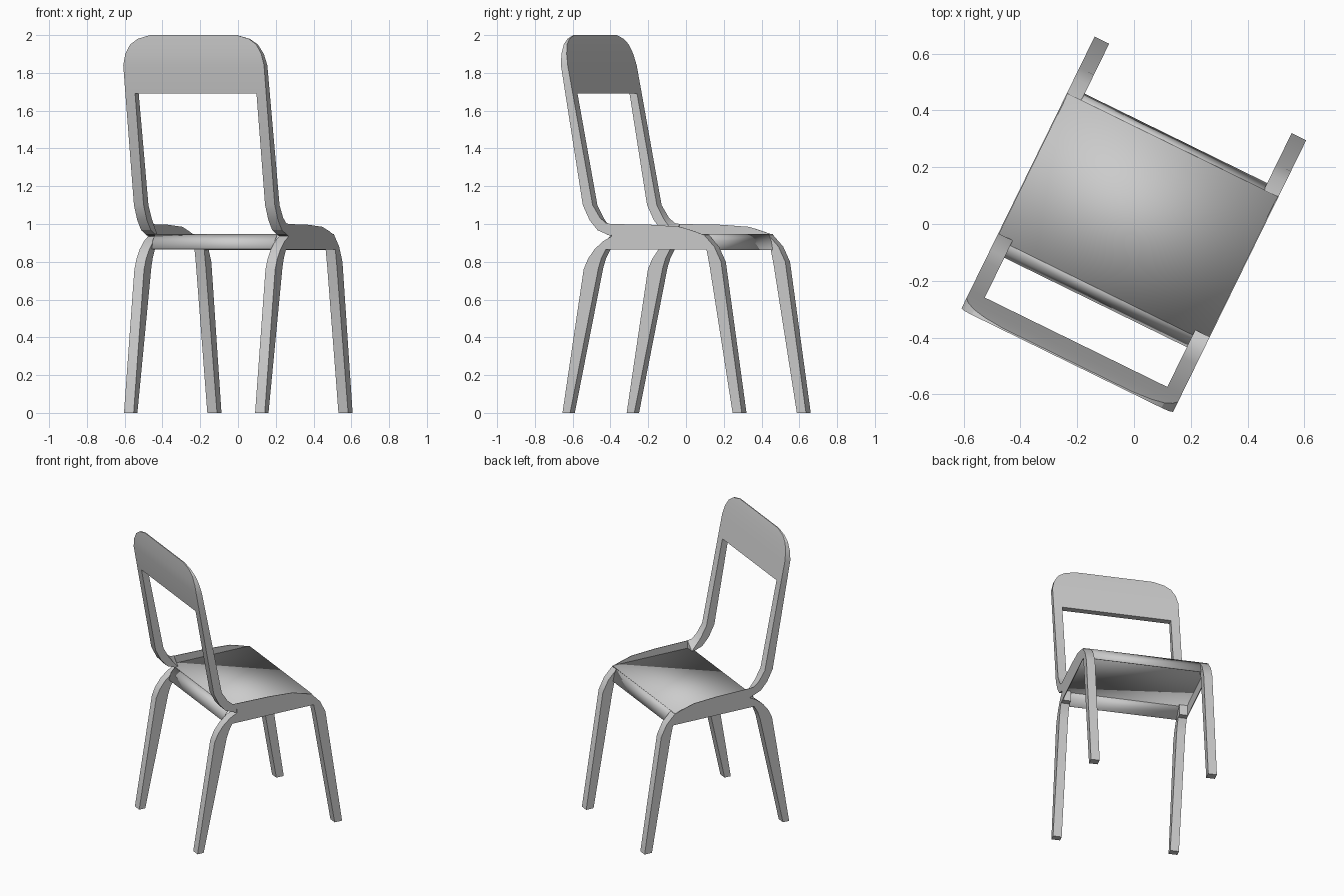
import bpy
import bmesh
import math

cube = bpy.data.objects.get("Cube")
if cube:
    bpy.data.objects.remove(cube)

TURN = math.radians(-26.1)   # whole chair is turned about z
OUT, INN = 0.415, 0.358      # outer and inner side of the frame

grey = bpy.data.materials.new("plain_grey")
grey.use_nodes = True
colour = (0.6, 0.6, 0.6, 1)
grey.diffuse_color = colour
grey.node_tree.nodes["Principled BSDF"].inputs["Base Color"].default_value = colour


def loft(name, rings, closed=True):
    """Skin a row of rings; closed rings get end caps, open ones make a sheet."""
    bm = bmesh.new()
    rows = [[bm.verts.new(p) for p in ring] for ring in rings]
    n = len(rows[0])
    for r, s in zip(rows, rows[1:]):
        for i in range(n if closed else n - 1):
            j = (i + 1) % n
            bm.faces.new((r[i], r[j], s[j], s[i]))
    if closed:
        bm.faces.new(rows[0])
        bm.faces.new(rows[-1])
    bmesh.ops.recalc_face_normals(bm, faces=bm.faces)
    mesh = bpy.data.meshes.new(name)
    bm.to_mesh(mesh)
    bm.free()
    mesh.materials.append(grey)
    obj = bpy.data.objects.new(name, mesh)
    bpy.context.collection.objects.link(obj)
    obj.rotation_euler.z = TURN
    bpy.ops.object.select_all(action='DESELECT')
    obj.select_set(True)
    bpy.context.view_layer.objects.active = obj
    bpy.ops.object.shade_smooth_by_angle(angle=math.radians(25))
    return obj


def bar(name, side, stations):
    """Square bar; each station is rear point, front point, drop of the inner front edge."""
    rings = []
    for (b0, z0), (b1, z1), drop in stations:
        rings.append([(side * OUT, b0, z0), (side * OUT, b1, z1),
                      (side * INN, b1, z1 - drop), (side * INN, b0, z0)])
    loft(name, rings)


def strip(name, half, path):
    """Thin sheet spanning the width along a (y, z) path."""
    obj = loft(name, [[(-half, y, z), (half, y, z)] for y, z in path], closed=False)
    mod = obj.modifiers.new("thickness", 'SOLIDIFY')
    mod.thickness = 0.004
    mod.offset = 0


FRONT_LEG = [((.478, 0), (.532, 0), 0), ((.342, .78), (.41, .80), 0),
             ((.324, .865), (.37, .88), 0), ((.30, .865), (.31, .942), 0)]
REAR_LEG = [((-.525, 0), (-.48, 0), 0), ((-.40, .76), (-.312, .77), 0),
            ((-.375, .815), (-.295, .82), 0), ((-.337, .865), (-.27, .865), 0),
            ((-.287, .908), (-.24, .865), 0), ((-.237, .934), (-.23, .865), 0)]
UPRIGHT = [((-.508, 1.69), (-.464, 1.69), 0), ((-.405, 1.10), (-.347, 1.10), 0),
           ((-.365, 1.02), (-.305, 1.035), .01), ((-.318, .967), (-.27, 1.005), .025),
           ((-.24, .936), (-.24, 1.0), .055)]
WALL = [(-.24, 1.0), (0, .996), (.17, .985), (.25, .962), (.31, .942),
        (.324, .865), (-.23, .865), (-.237, .934)]

# Legs, uprights and thin seat sides
for side, word in ((1, "left"), (-1, "right")):
    bar("front_leg_" + word, side, FRONT_LEG)
    bar("rear_leg_" + word, side, REAR_LEG)
    bar("back_upright_" + word, side, UPRIGHT)
    loft("seat_side_" + word, [[(side * x, y, z) for y, z in WALL]
                               for x in (OUT, OUT - .004)])

# Seat sheet with its front and rear aprons
strip("seat", OUT - .002, [(-.26, .945), (.31, .945)])
strip("front_apron", INN + .002, [(.31, .945), (.325, .91), (.334, .862)])
strip("rear_apron", INN + .002, [(-.26, .945), (-.288, .915), (-.306, .867)])

# Backrest panel: thins to an edge at the top, with rounded corners
PANEL = [(1.69, .415, -.508, -.464), (1.84, .415, -.534, -.494),
         (1.90, .401, -.538, -.507), (1.95, .372, -.539, -.519),
         (1.98, .328, -.539, -.527), (2.0, .255, -.539, -.533)]
loft("backrest", [[(-w, rear, z), (w, rear, z), (w, front, z), (-w, front, z)]
                  for z, w, rear, front in PANEL])
